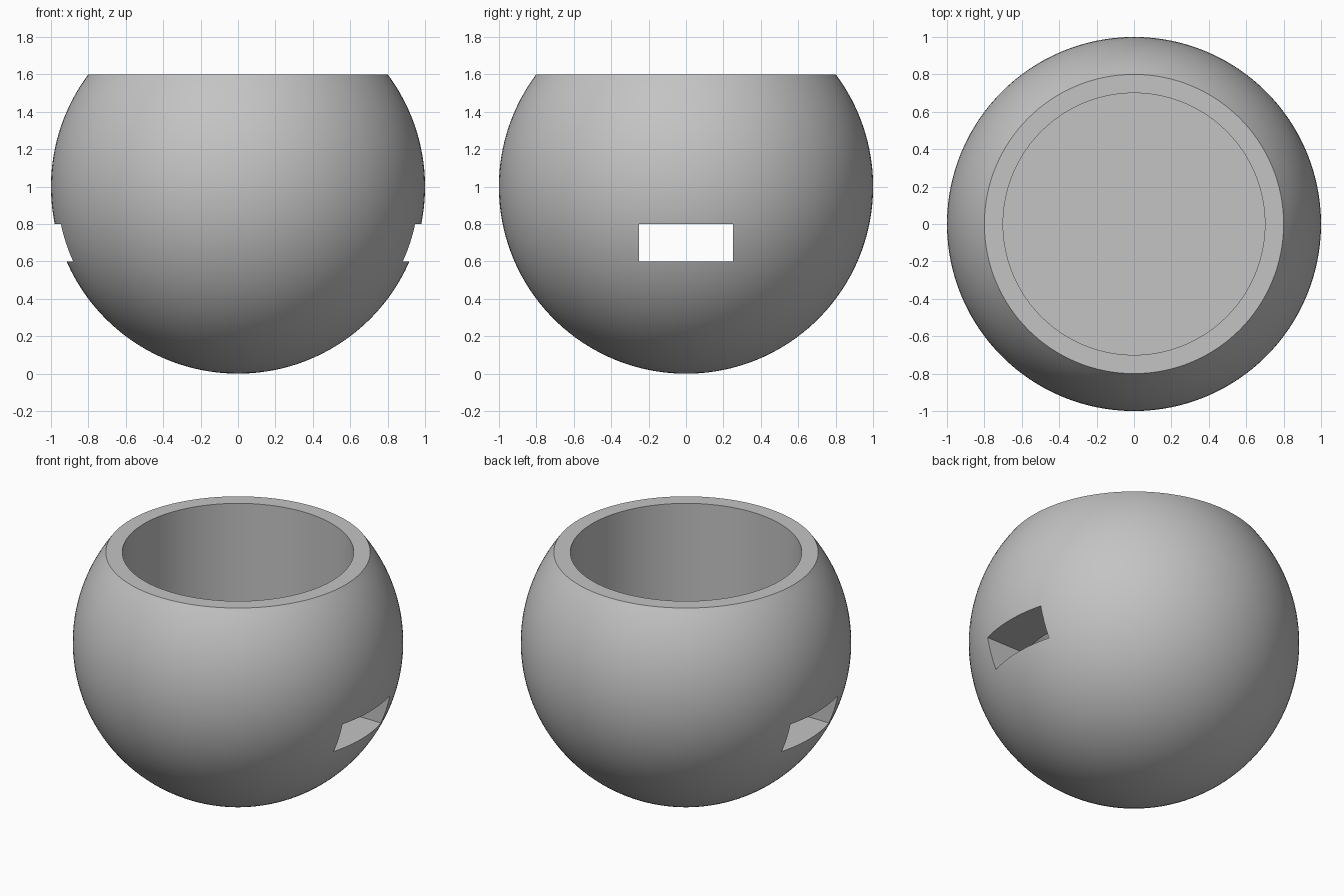
import bpy
import bmesh
from math import asin, cos, pi, sin
from mathutils import Matrix, Vector

cube = bpy.data.objects.get("Cube")
if cube:
    bpy.data.objects.remove(cube, do_unlink=True)

RADIUS, RIM_Z, BORE_RADIUS, FLOOR_Z = 1.0, 1.6, 0.7, 0.6
SEGMENTS, RINGS = 128, 56

grey = bpy.data.materials.new("plain grey")
grey.use_nodes = True
colour = (0.55, 0.55, 0.55, 1)
grey.diffuse_color = colour
grey.node_tree.nodes["Principled BSDF"].inputs["Base Color"].default_value = colour


def make_object(name, bm):
    bmesh.ops.recalc_face_normals(bm, faces=bm.faces)
    mesh = bpy.data.meshes.new(name)
    bm.to_mesh(mesh)
    bm.free()
    mesh.materials.append(grey)
    obj = bpy.data.objects.new(name, mesh)
    bpy.context.collection.objects.link(obj)
    return obj


# Bowl: truncated ball with a flat rim and a straight bore, turned from a profile
top_angle = asin((RIM_Z - RADIUS) / RADIUS)
angles = [-pi / 2 + (top_angle + pi / 2) * i / RINGS for i in range(RINGS + 1)]
profile = [(RADIUS * cos(a), RADIUS + RADIUS * sin(a)) for a in angles]
profile += [(BORE_RADIUS, RIM_Z), (BORE_RADIUS, FLOOR_Z), (0, FLOOR_Z)]

bm = bmesh.new()
points = [bm.verts.new((r, 0, z)) for r, z in profile]
edges = [bm.edges.new(pair) for pair in zip(points, points[1:])]
bmesh.ops.spin(bm, geom=points + edges, cent=(0, 0, 0), axis=(0, 0, 1),
               angle=2 * pi, steps=SEGMENTS)
bmesh.ops.remove_doubles(bm, verts=bm.verts, dist=0.0001)
bowl = make_object("bowl", bm)

# Side slots: box cutters level with the bore floor, one on each side
for side in (-1, 1):
    bm = bmesh.new()
    place = Matrix.Translation(Vector((side * 0.7, 0, 0.7)))
    bmesh.ops.create_cube(bm, size=1, matrix=place @ Matrix.Diagonal((1, 0.5, 0.2, 1)))
    cutter = make_object("slot_cutter", bm)
    cutter.hide_render = True
    cut = bowl.modifiers.new("side slot", "BOOLEAN")
    cut.operation = "DIFFERENCE"
    cut.solver = "EXACT"
    cut.object = cutter
    bpy.context.view_layer.objects.active = bowl
    bpy.ops.object.modifier_apply(modifier=cut.name)
    bpy.data.objects.remove(cutter, do_unlink=True)

# Smooth curved walls, crisp rim and slot edges
bpy.ops.object.select_all(action="DESELECT")
bowl.select_set(True)
bpy.context.view_layer.objects.active = bowl
bpy.ops.object.shade_smooth_by_angle(angle=pi / 6)
